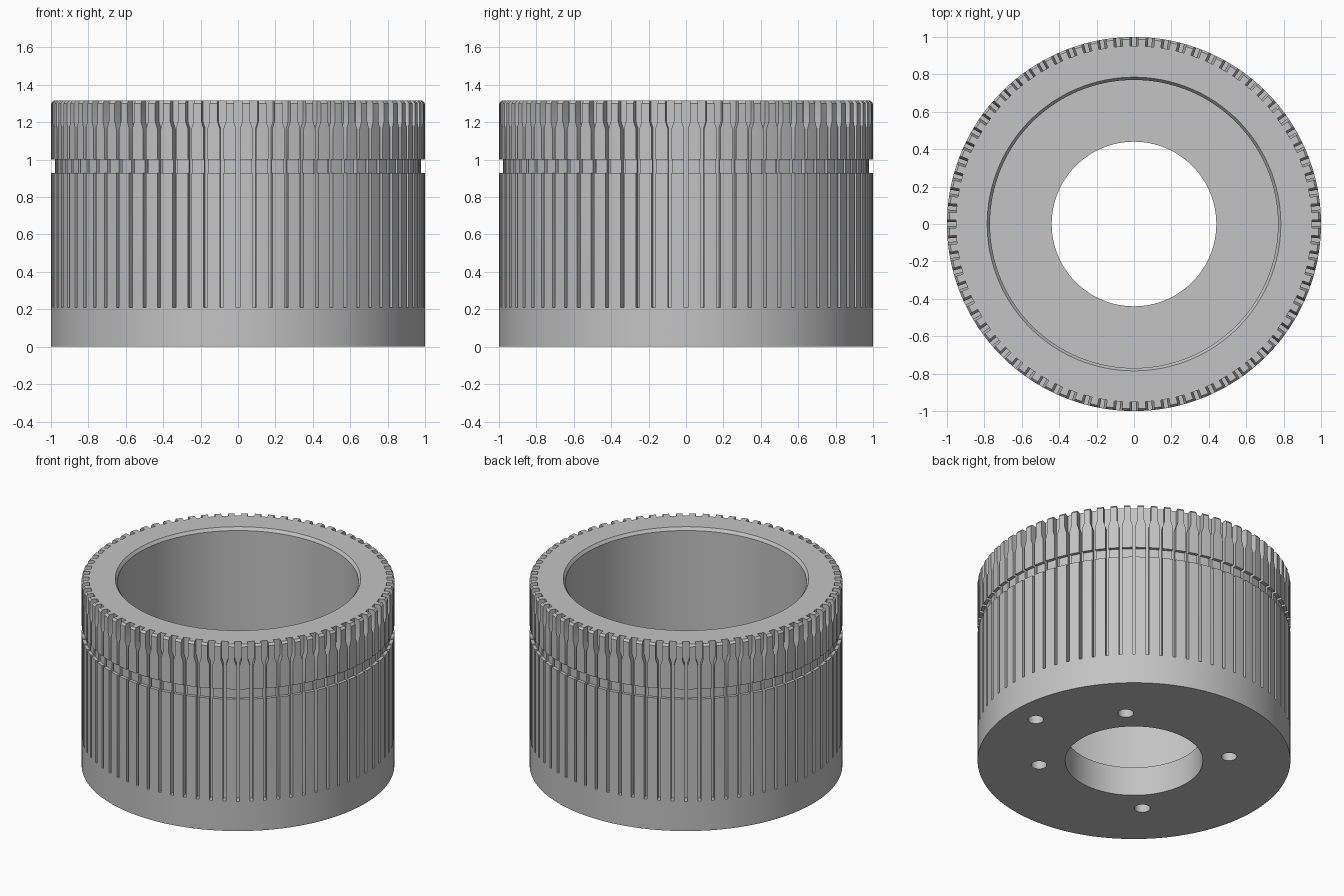
import bpy
import bmesh
from math import cos, sin, pi, radians

cube = bpy.data.objects.get("Cube")
if cube:
    bpy.data.objects.remove(cube, do_unlink=True)

SEGMENTS = 216
SLOTS = 72

grey = bpy.data.materials.new("plain grey")
grey.use_nodes = True
colour = (0.55, 0.55, 0.55, 1)
grey.diffuse_color = colour
grey.node_tree.nodes["Principled BSDF"].inputs["Base Color"].default_value = colour


def finish(bm, name):
    bmesh.ops.recalc_face_normals(bm, faces=bm.faces)
    mesh = bpy.data.meshes.new(name)
    bm.to_mesh(mesh)
    bm.free()
    mesh.materials.append(grey)
    obj = bpy.data.objects.new(name, mesh)
    bpy.context.collection.objects.link(obj)
    return obj


def lathe(name, profile):
    """Spin a closed (radius, height) loop around the z axis."""
    bm = bmesh.new()
    rings = []
    for i in range(SEGMENTS):
        a = 2 * pi * (i + 0.5) / SEGMENTS
        rings.append([bm.verts.new((r * cos(a), r * sin(a), z)) for r, z in profile])
    n = len(profile)
    for i in range(SEGMENTS):
        here, there = rings[i], rings[(i + 1) % SEGMENTS]
        for j in range(n):
            k = (j + 1) % n
            bm.faces.new((here[j], there[j], there[k], here[k]))
    return finish(bm, name)


# Cup body: outer wall with a ring groove, chamfered mouth, floor and bore
body = lathe("slotted_cup", [
    (0.44, 0), (1, 0), (1, 0.93), (0.978, 0.93), (0.978, 1.0), (1, 1.0),
    (1, 1.3), (0.988, 1.315), (0.785, 1.315), (0.77, 1.295),
    (0.77, 0.205), (0.44, 0.205),
])

# Slot cutters: narrow slots that flare near the rim
half = [(0.01, 0.21), (0.01, 1.165), (0.0225, 1.205), (0.0225, 1.4)]
outline = half + [(-t, z) for t, z in reversed(half)]
bm = bmesh.new()
for i in range(SLOTS):
    a = 2 * pi * i / SLOTS
    inner, outer = [
        [bm.verts.new((r * cos(a) - t * sin(a), r * sin(a) + t * cos(a), z))
         for t, z in outline] for r in (0.952, 1.05)]
    bm.faces.new(inner)
    bm.faces.new(outer)
    for j in range(len(outline)):
        k = (j + 1) % len(outline)
        bm.faces.new((inner[j], inner[k], outer[k], outer[j]))
slot_cutter = finish(bm, "slot_cutter")

# Hole cutters: four mounting holes and one locating hole, all blind
bm = bmesh.new()
for radius, angle in [(0.61, 45), (0.61, 135), (0.61, 225), (0.61, 315), (0.82, 0)]:
    made = bmesh.ops.create_cone(bm, cap_ends=True, segments=32,
                                 radius1=0.05, radius2=0.05, depth=0.3)
    a = radians(angle)
    bmesh.ops.translate(bm, verts=made["verts"],
                        vec=(radius * cos(a), radius * sin(a), 0))
hole_cutter = finish(bm, "hole_cutter")

# Cut the slots and holes
bpy.context.view_layer.objects.active = body
for cutter in (slot_cutter, hole_cutter):
    cutter.hide_render = True
    mod = body.modifiers.new(cutter.name, "BOOLEAN")
    mod.operation = "DIFFERENCE"
    mod.solver = "EXACT"
    mod.object = cutter
    bpy.ops.object.modifier_apply(modifier=mod.name)
    bpy.data.objects.remove(cutter, do_unlink=True)

# Smooth round walls with sharp edges kept
for obj in bpy.context.selected_objects:
    obj.select_set(False)
body.select_set(True)
bpy.ops.object.shade_smooth_by_angle(angle=radians(25))
